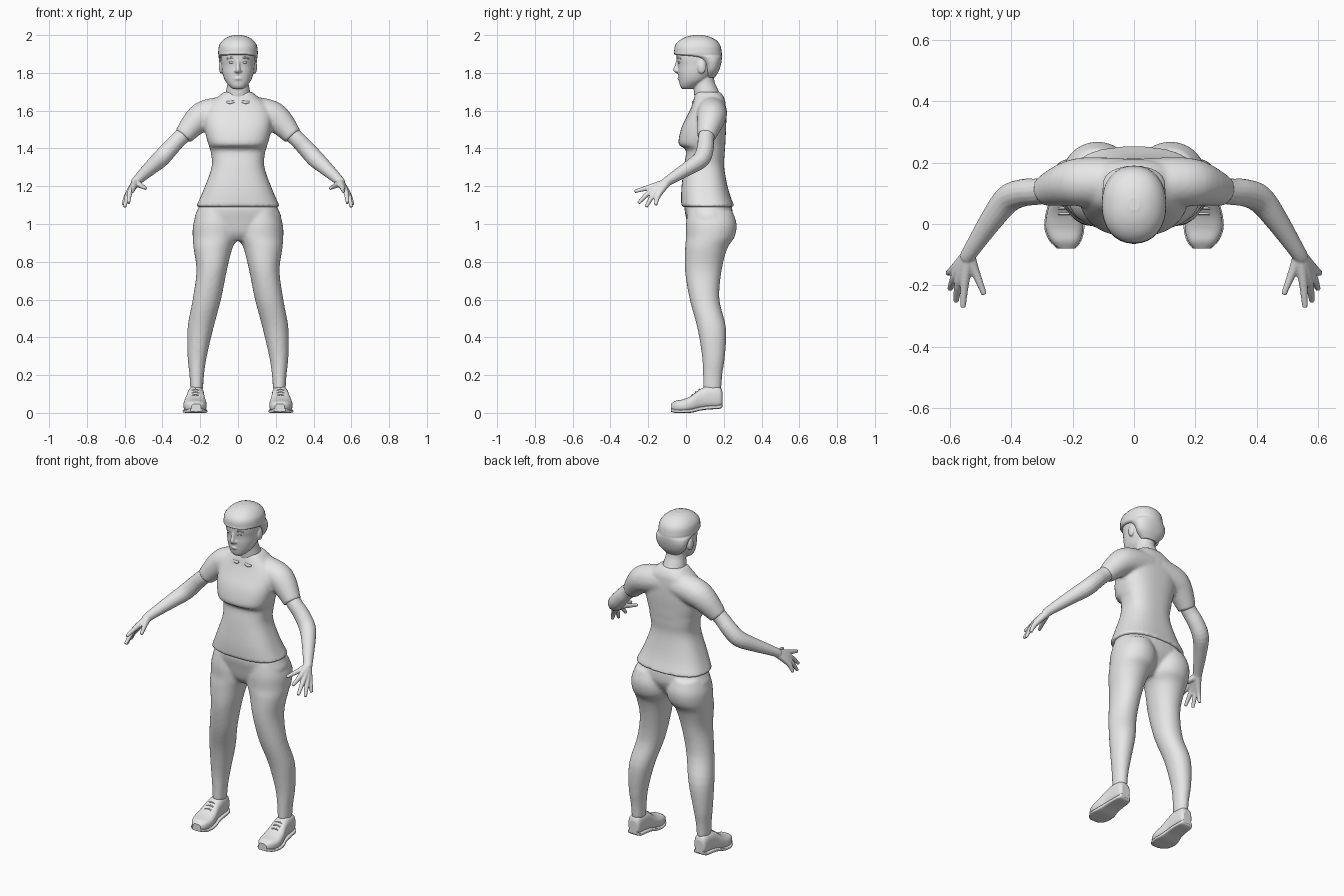
import bpy, bmesh, math
from mathutils import Vector

cube = bpy.data.objects.get("Cube")
if cube:
    bpy.data.objects.remove(cube, do_unlink=True)

grey = bpy.data.materials.new("plain grey")
grey.use_nodes = True
grey.diffuse_color = (0.8, 0.8, 0.8, 1)
grey.node_tree.nodes["Principled BSDF"].inputs["Base Color"].default_value = (0.8, 0.8, 0.8, 1)


def spline(rows, steps=4):
    """Smoothly interpolate rows of numbers along their order."""
    out = []
    for i in range(len(rows) - 1):
        a, b = rows[max(i - 1, 0)], rows[i]
        c, d = rows[i + 1], rows[min(i + 2, len(rows) - 1)]
        for k in range(steps):
            t = k / steps
            out.append([q + t / 2 * (r - p + t * (2 * p - 5 * q + 4 * r - s + t * (3 * q - p - 3 * r + s)))
                        for p, q, r, s in zip(a, b, c, d)])
    return out + [rows[-1]]


def skin(bm, sections, power=2.0, n=32):
    """Closed skin over (centre, half axis, half axis) sections."""
    def shape(v):
        return math.copysign(abs(v) ** (2 / power), v)
    rings = []
    for c, u, v in sections:
        angles = [2 * math.pi * k / n for k in range(n)]
        rings.append([bm.verts.new(c + u * shape(math.cos(a)) + v * shape(math.sin(a))) for a in angles])
    for a, b in zip(rings, rings[1:]):
        for k in range(n):
            bm.faces.new((a[k], a[(k + 1) % n], b[(k + 1) % n], b[k]))
    bm.faces.new(rings[0])
    bm.faces.new(rings[-1])


def stack(bm, rows, power=2.2, n=32):
    """Horizontal sections: height, x low, x high, y front, y back."""
    skin(bm, [(Vector(((a + b) / 2, (f + k) / 2, z)), Vector(((b - a) / 2, 0, 0)), Vector((0, (k - f) / 2, 0)))
              for z, a, b, f, k in spline(rows)], power, n)


def even(rows):
    """Rows with a half width become symmetric rows."""
    return [(z, -w, w, f, k) for z, w, f, k in rows]


def tube(bm, rows, n=16):
    """Round limb through x, y, z, radius points."""
    rows = spline(rows)
    pts = [Vector(r[:3]) for r in rows]
    secs = []
    for i, p in enumerate(pts):
        t = (pts[min(i + 1, len(pts) - 1)] - pts[max(i - 1, 0)]).normalized()
        u = t.cross(Vector((1, 0, 1))).normalized()
        secs.append((p, u * rows[i][3], t.cross(u) * rows[i][3]))
    skin(bm, secs, 2, n)


def ball(bm, centre, radii):
    new = bmesh.ops.create_uvsphere(bm, u_segments=16, v_segments=10, radius=1)["verts"]
    for v in new:
        v.co = Vector(centre) + Vector(a * b for a, b in zip(v.co, radii))


def finish(name, bm, voxel=0, smooth=0, mirror=False):
    bmesh.ops.recalc_face_normals(bm, faces=bm.faces)
    mesh = bpy.data.meshes.new(name)
    for f in bm.faces:
        f.smooth = len(f.verts) < 5
    bm.to_mesh(mesh)
    bm.free()
    mesh.materials.append(grey)
    ob = bpy.data.objects.new(name, mesh)
    bpy.context.collection.objects.link(ob)
    if voxel:
        m = ob.modifiers.new("blend", "REMESH")
        m.mode, m.voxel_size, m.use_smooth_shade = "VOXEL", voxel, True
    if smooth:
        m = ob.modifiers.new("soften", "SMOOTH")
        m.factor, m.iterations = 0.5, smooth
    if mirror:
        ob.modifiers.new("mirror", "MIRROR")
    return ob


# Shirt: torso and two sleeves blended together
bm = bmesh.new()
stack(bm, even([(1.09, .223, -.025, .257), (1.18, .183, -.025, .225), (1.3, .14, -.012, .202),
                (1.375, .143, 0, .205), (1.4, .15, -.008, .206), (1.42, .156, -.038, .208),
                (1.46, .168, -.037, .21), (1.52, .178, -.02, .213), (1.58, .178, .01, .213),
                (1.63, .155, .032, .21), (1.665, .115, .042, .204), (1.7, .075, .055, .182)]), 2.6, 48)
for s in (1, -1):
    tube(bm, [(s * .04, .135, 1.6, .08), (s * .16, .137, 1.58, .08),
              (s * .22, .13, 1.545, .072), (s * .292, .107, 1.463, .05)], 24)
finish("shirt", bm, .009, 5)

# Trousers: pelvis and two legs
bm = bmesh.new()
stack(bm, even([(1.12, .195, 0, .235), (1.08, .212, -.008, .245), (1.02, .228, .003, .242),
                (.95, .15, .02, .2), (.91, .06, .05, .16)]), 2.3)
leg = [(1.07, .02, .212, .01, .245), (1.0, 0, .237, 0, .268), (.93, .001, .24, 0, .257),
       (.87, .03, .235, -.005, .218), (.75, .06, .22, -.005, .188), (.6, .09, .24, .02, .177),
       (.45, .13, .267, .06, .212), (.3, .165, .267, .085, .206), (.2, .18, .257, .09, .192),
       (.12, .185, .252, .09, .187)]
for s in (1, -1):
    stack(bm, [(z, s * a, s * b, f, k) for z, a, b, f, k in leg], 2.1)
finish("trousers", bm, .009, 5)

# Arms with hands
bm = bmesh.new()
tube(bm, [(.24, .12, 1.515, .044), (.31, .106, 1.452, .043), (.36, .102, 1.4, .045),
          (.41, .082, 1.345, .046), (.46, .02, 1.3, .039), (.53, -.085, 1.235, .027),
          (.545, -.11, 1.215, .025)])
for knuckle, tip in [((.552, -.19, 1.195), (.558, -.272, 1.172)),
                     ((.57, -.185, 1.175), (.58, -.252, 1.11)),
                     ((.582, -.168, 1.16), (.6, -.212, 1.09)),
                     ((.588, -.148, 1.15), (.607, -.16, 1.1)),
                     ((.518, -.155, 1.205), (.488, -.23, 1.188))]:
    tube(bm, [(.54, -.1, 1.22, .022), (*knuckle, .015), (*tip, .009)], 12)
finish("arms", bm, .004, 3, True)

# Neck and head with ears, nose and lips
bm = bmesh.new()
tube(bm, [(0, .118, 1.66, .068), (0, .105, 1.7, .064), (0, .095, 1.75, .056), (0, .09, 1.82, .056)], 24)
stack(bm, even([(1.715, .026, -.02, .03), (1.73, .046, -.031, .06), (1.76, .069, -.037, .11),
                (1.8, .083, -.042, .15), (1.84, .088, -.043, .17), (1.88, .091, -.05, .176),
                (1.93, .085, -.045, .17), (1.965, .05, -.01, .13)]), 2.2)
tube(bm, [(0, -.043, 1.87, .008), (0, -.05, 1.84, .009), (0, -.054, 1.815, .013), (0, -.042, 1.803, .008)])
tube(bm, [(-.024, -.03, 1.768, .005), (0, -.038, 1.77, .008), (.024, -.03, 1.768, .005)])
for s in (1, -1):
    ball(bm, (s * .09, .083, 1.83), (.011, .022, .035))
    ball(bm, (s * .012, -.044, 1.81), (.009, .01, .007))
finish("head", bm, .005, 2)

# Eyes and brows
bm = bmesh.new()
for s in (1, -1):
    ball(bm, (s * .034, -.034, 1.856), (.015, .009, .007))
    tube(bm, [(s * .014, -.043, 1.875, .004), (s * .035, -.041, 1.882, .005), (s * .058, -.026, 1.875, .004)], 8)
finish("eyes_and_brows", bm)

# Short hair with a fringe
bm = bmesh.new()
stack(bm, even([(1.775, .045, .1, .152), (1.81, .082, .095, .174), (1.85, .098, .085, .186),
                (1.88, .102, .04, .19), (1.895, .104, -.054, .19), (1.91, .105, -.062, .189),
                (1.945, .1, -.058, .182), (1.973, .08, -.034, .16), (1.992, .05, .005, .122),
                (2.0, .018, .045, .085)]), 2.2)
finish("hair", bm)

# Collarbones
bm = bmesh.new()
tube(bm, [(.02, .04, 1.648, .006), (.04, .04, 1.643, .009), (.06, .044, 1.645, .006)], 8)
finish("collarbones", bm, mirror=True)


# Shoes: upper and sole as sections running from heel to toe
def lengthwise(bm, rows, power):
    skin(bm, [(Vector((x, y, (lo + hi) / 2)), Vector((w, 0, 0)), Vector((0, 0, (hi - lo) / 2)))
              for y, x, w, lo, hi in spline(rows)], power, 32)


shoe = [(.193, .222, .024, .04, .11), (.178, .222, .038, .028, .137), (.12, .223, .044, .024, .142),
        (.075, .225, .048, .018, .126), (.03, .227, .058, .007, .092), (-.015, .227, .061, .003, .072),
        (-.055, .224, .048, .004, .064), (-.08, .221, .026, .012, .048)]
bm = bmesh.new()
lengthwise(bm, shoe, 2.7)
finish("shoe_uppers", bm, mirror=True)
bm = bmesh.new()
lengthwise(bm, [(y, x, w + .004, max(lo - .006, 0), lo + .014) for y, x, w, lo, hi in shoe], 5)
finish("shoe_soles", bm, mirror=True)

# Laces across the instep
bm = bmesh.new()
for y, z in ((.07, .124), (.052, .111), (.034, .097)):
    tube(bm, [(.203, y, z - .006, .004), (.225, y, z, .004), (.247, y, z - .006, .004)], 8)
finish("laces", bm, mirror=True)
